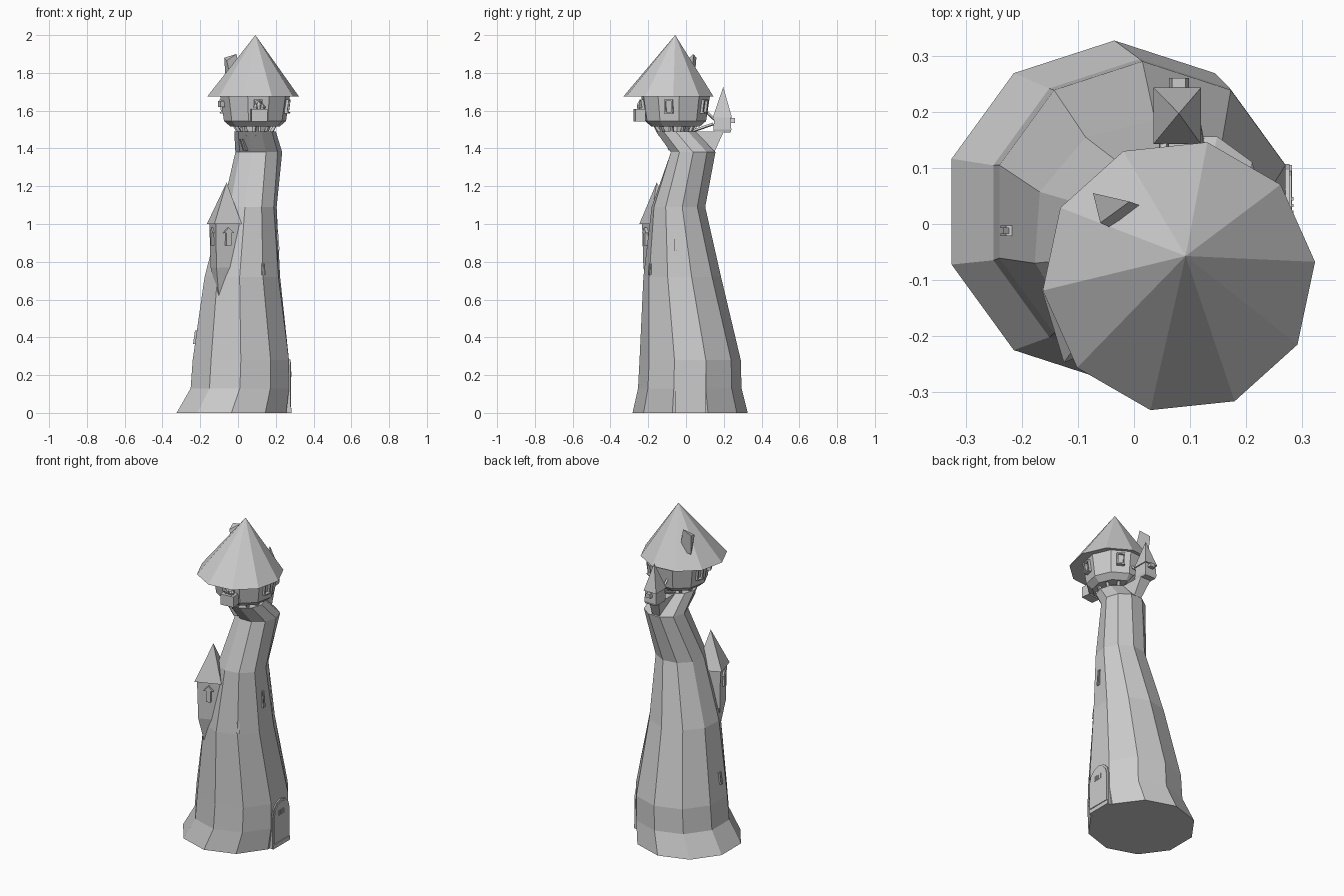
import bpy, math
from mathutils import Vector


def mesh(name, verts, faces):
    me = bpy.data.meshes.new(name)
    me.from_pydata([tuple(v) for v in verts], [], faces)
    me.update()
    ob = bpy.data.objects.new(name, me)
    bpy.context.collection.objects.link(ob)
    return ob


def ring(x, y, z, r, rot=0, n=10):
    return [(x + r * math.cos(math.radians(rot + 360 * i / n)),
             y + r * math.sin(math.radians(rot + 360 * i / n)), z) for i in range(n)]


def loft(name, rings, tip=None):
    """Skin counter-clockwise rings from bottom to top, capped or ending in a tip."""
    n = len(rings[0])
    verts = [p for r in rings for p in r]
    faces = [list(range(n))[::-1]]
    for k in range(len(rings) - 1):
        for i in range(n):
            j = (i + 1) % n
            faces.append([k * n + i, k * n + j, (k + 1) * n + j, (k + 1) * n + i])
    top = (len(rings) - 1) * n
    if tip:
        verts.append(tip)
        faces += [[top + i, top + (i + 1) % n, len(verts) - 1] for i in range(n)]
    else:
        faces.append([top + i for i in range(n)])
    return mesh(name, verts, faces)


def panel(name, profile, pos, angle, depth, lean=0):
    """Profile (sideways, up) facing the compass angle, leaning inward with height."""
    a = math.radians(angle)
    n = Vector((math.cos(a), math.sin(a), 0))
    t = Vector((-n.y, n.x, 0))
    up = Vector((0, 0, 1)) - n * lean
    p = Vector(pos)
    rings = [[p + t * u + up * v + n * d for u, v in profile]
             for d in (-depth / 2, depth / 2)]
    return loft(name, rings)


def rect(w, h):
    return [(-w / 2, -h / 2), (w / 2, -h / 2), (w / 2, h / 2), (-w / 2, h / 2)]


def strut(name, a, b, r):
    a, b = Vector(a), Vector(b)
    d = (b - a).normalized()
    s = d.cross(Vector((0.3, 0.2, 1))).normalized() * r
    t = d.cross(s)
    return loft(name, [[p + s, p + t, p - s, p - t] for p in (a, b)])


def scaled(pts, c, f, z):
    return [(c[0] + (x - c[0]) * f, c[1] + (y - c[1]) * f, z) for x, y in pts]


# Crooked ten-sided tower shaft
loft("tower_shaft", [
    ring(-0.035, 0.022, 0.00, 0.305, 18),
    ring(0.010, 0.020, 0.13, 0.274, 18),
    ring(0.015, 0.022, 0.28, 0.268, 18),
    ring(0.023, -0.020, 0.72, 0.206, 14),
    ring(0.062, -0.040, 1.09, 0.144, 8),
    ring(0.110, 0.038, 1.38, 0.124, 0),
    ring(0.090, -0.055, 1.49, 0.110, 0)])

# Top cabin: flaring walls above a bevelled floor
CX, CY = 0.09, -0.055
loft("cabin", [ring(CX, CY, 1.515, 0.13, 6), ring(CX, CY, 1.545, 0.165, 6),
               ring(CX, CY, 1.685, 0.187, 6)])
loft("main_roof", [ring(0.08, -0.093, 1.675, 0.244, 6)], tip=(0.092, -0.057, 2.0))

# Posts carrying the cabin
for i in range(10):
    a = math.radians(24 + 36 * i)
    c, s = math.cos(a), math.sin(a)
    strut("cabin_post", (CX + 0.08 * c, CY + 0.08 * s, 1.47),
          (CX + 0.115 * c, CY + 0.115 * s, 1.535), 0.011)
loft("cabin_core", [ring(CX, CY, 1.48, 0.07, 6), ring(CX, CY, 1.53, 0.07, 6)])

# Leaning three-sided chimney
loft("chimney", [[(-0.065, 0.045, 1.76), (-0.035, -0.01, 1.76), (0.02, 0.03, 1.76)],
                 [(-0.073, 0.055, 1.88), (-0.06, 0.002, 1.865), (-0.008, 0.04, 1.90)]])

# Cabin windows: frame, sill and mullions
for ang in (-12, -84, 60, 168):
    a = math.radians(ang)
    R = 0.171

    def at(u, z, ang=a, R=R):
        return (CX + R * math.cos(ang) - u * math.sin(ang),
                CY + R * math.sin(ang) + u * math.cos(ang), z)
    for u in (-0.019, 0.019):
        panel("window_side", rect(0.008, 0.072), at(u, 1.622), ang, 0.024, -0.14)
    for z in (1.590, 1.655):
        panel("window_rail", rect(0.046, 0.008), at(0, z), ang, 0.03, -0.14)

# Planter box with small plants below the front window
panel("planter_box", rect(0.085, 0.065), (0.112, -0.245, 1.575), -84, 0.055)
for u, h in ((-0.018, 0.03), (0, 0.05), (0.018, 0.028)):
    loft("plant", [ring(0.112 + u, -0.245, 1.60, 0.010, 0, 5),
                   ring(0.112 + u, -0.245, 1.605 + h * 0.5, 0.016, 0, 5)],
         tip=(0.112 + u, -0.245, 1.61 + h))
# Small bay on the west side of the cabin
panel("west_shutter", rect(0.03, 0.03), (-0.085, -0.1, 1.635), 204, 0.03)

# Side turret, tapering down into the wall
eave = [(-0.165, -0.115), (-0.125, -0.247), (0.02, -0.19), (-0.03, -0.05)]
mid = (-0.075, -0.15)
foot = [(-0.105, -0.178, 0.61), (-0.101, -0.185, 0.61),
        (-0.095, -0.182, 0.61), (-0.1, -0.175, 0.61)]
loft("side_turret", [foot, scaled(eave, mid, 0.78, 0.77), scaled(eave, mid, 0.85, 1.0)])
loft("side_turret_roof", [scaled(eave, mid, 1, 1.0)], tip=(-0.06, -0.155, 1.22))

# Turret windows with pointed hoods
arrow = [(-0.014, -0.045), (0.014, -0.045), (0.014, 0.022), (0.029, 0.022),
         (0, 0.052), (-0.029, 0.022), (-0.014, 0.022)]
panel("turret_window_front", arrow, (-0.052, -0.212, 0.93), -69, 0.022)
panel("turret_window_left", arrow, (-0.131, -0.177, 0.93), 197, 0.022)

# Rear lookout on a corbel, with pyramid roof and round knob
box = [(0.037, 0.145), (0.117, 0.145), (0.117, 0.24), (0.037, 0.24)]
bc = (0.077, 0.19)
loft("lookout_corbel", [
    [(0.06, 0.04, 1.35), (0.14, 0.04, 1.35), (0.125, 0.15, 1.38), (0.075, 0.15, 1.38)],
    [(0.045, 0.0, 1.49), (0.125, 0.0, 1.49), (0.115, 0.20, 1.49), (0.045, 0.20, 1.49)]])
loft("lookout", [scaled(box, bc, 0.9, 1.485), scaled(box, bc, 1.0, 1.50),
                 scaled(box, bc, 0.9, 1.57)])
loft("lookout_roof", [scaled(box, bc, 1.06, 1.565)], tip=(0.08, 0.197, 1.725))
panel("lookout_window", [(-0.018, -0.012), (0.018, -0.012), (0.012, 0.012), (-0.012, 0.012)],
      (0.08, 0.243, 1.548), 90, 0.034)
for x in (0.055, 0.105):
    strut("lookout_brace", (x, 0.03, 1.49), (x, 0.145, 1.53), 0.008)
    strut("lookout_tie", (x, 0.095, 1.605), (x, 0.155, 1.55), 0.008)

# Arched door with frame, threshold and vent grille
arch = [(0.082 * math.cos(math.radians(t)), 0.20 + 0.082 * math.sin(math.radians(t)))
        for t in range(0, 181, 30)]
panel("door_frame", [(-0.082, 0), (0.082, 0)] + arch, (0.255, 0.025, 0), 0, 0.044)
panel("door_leaf", [(-0.07, 0.03), (0.07, 0.03)] +
      [(u * 0.85, (v - 0.2) * 0.85 + 0.2) for u, v in arch], (0.26, 0.025, 0), 0, 0.042)
panel("threshold", rect(0.16, 0.025), (0.26, 0.025, 0.0125), 0, 0.044)
for i in range(5):
    panel("vent_bar", rect(0.006, 0.03), (0.28, -0.003 + 0.012 * i, 0.205), 0, 0.008)

# Narrow slit windows around the shaft: x, y, z, facing, inward lean, height
for x, y, z, ang, lean, h in (
        (0.130, -0.185, 0.76, -58, 0.12, 0.06),
        (0.205, -0.055, 0.91, 0, 0.08, 0.10),
        (0.045, 0.110, 1.25, 108, -0.2, 0.08),
        (-0.222, -0.012, 0.40, 180, 0.14, 0.07),
        (0.030, -0.090, 1.42, -126, -0.5, 0.06)):
    for u in (-0.007, 0.007):
        a = math.radians(ang)
        panel("slit_jamb", rect(0.005, h),
              (x - u * math.sin(a), y + u * math.cos(a), z), ang, 0.022, lean)
    panel("slit_pane", rect(0.012, h), (x, y, z), ang, 0.012, lean)
